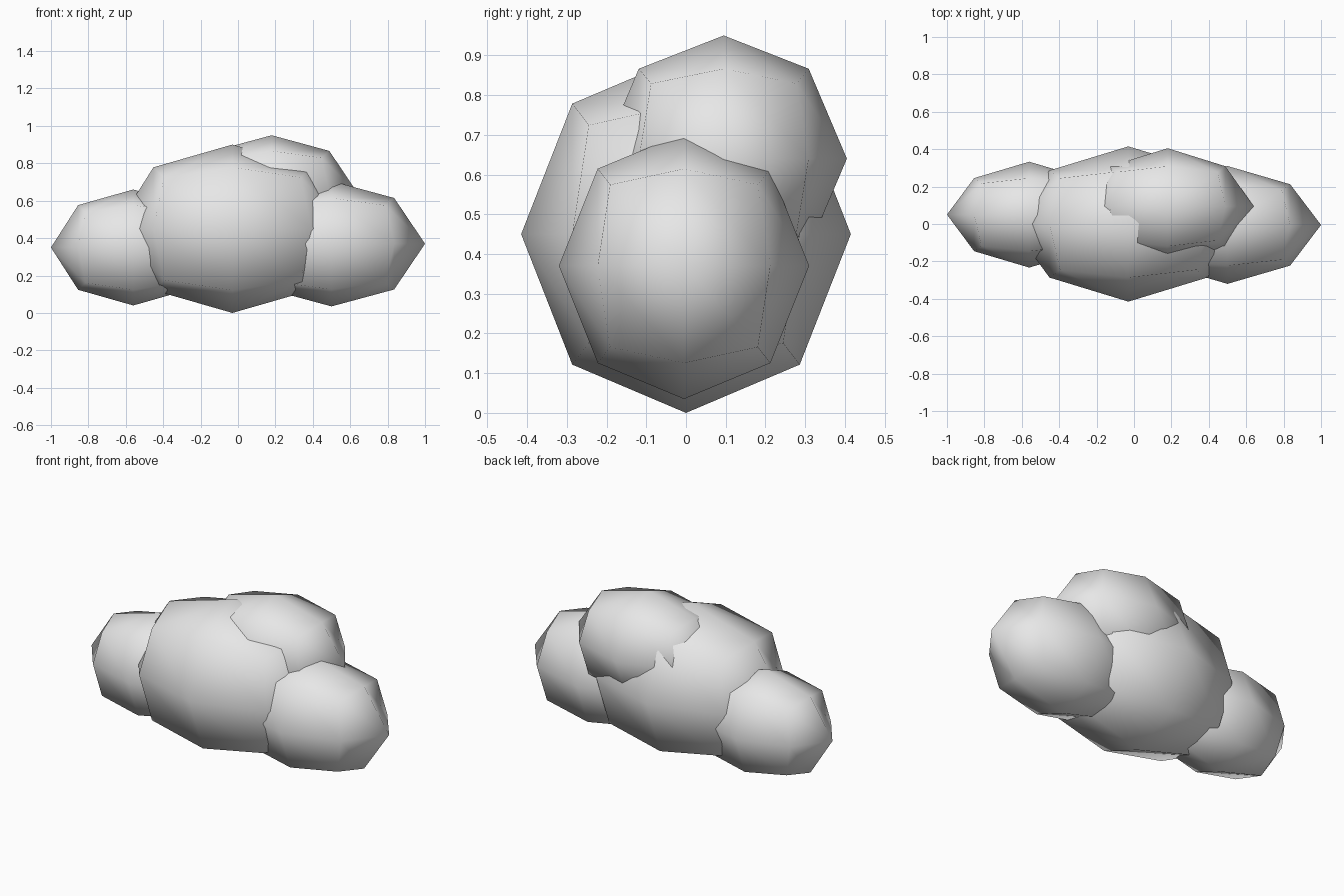
import bpy, bmesh, math
from mathutils import Vector

if "Cube" in bpy.data.objects:
    bpy.data.objects.remove(bpy.data.objects["Cube"], do_unlink=True)

# One pale cloud colour
cloud = bpy.data.materials.new("cloud_white")
cloud.use_nodes = True
COLOR = (0.8, 0.8, 0.8, 1)
cloud.diffuse_color = COLOR
cloud.node_tree.nodes["Principled BSDF"].inputs["Base Color"].default_value = COLOR

# Rounding of a halved cube: edge midpoints and corners, per axis
EDGE = Vector((0.67, 0.69, 0.73))
CORNER = Vector((0.58, 0.59, 0.61))


def puff(name, centre, radii):
    """Low-poly rounded blob made from a cube with each face cut in four."""
    bm = bmesh.new()
    bmesh.ops.create_cube(bm, size=2)
    bmesh.ops.subdivide_edges(bm, edges=bm.edges[:], cuts=1, use_grid_fill=True)
    for v in bm.verts:
        axes = sum(abs(c) > 0.5 for c in v.co)
        pull = {1: Vector((1, 1, 1)), 2: EDGE, 3: CORNER}[axes]
        v.co = v.co * pull * Vector(radii)
    bmesh.ops.recalc_face_normals(bm, faces=bm.faces[:])
    mesh = bpy.data.meshes.new(name)
    bm.to_mesh(mesh)
    bm.free()
    mesh.materials.append(cloud)
    obj = bpy.data.objects.new(name, mesh)
    obj.location = centre
    bpy.context.collection.objects.link(obj)
    bpy.ops.object.select_all(action="DESELECT")
    obj.select_set(True)
    bpy.context.view_layer.objects.active = obj
    bpy.ops.object.shade_smooth_by_angle(angle=math.radians(60))
    return obj


# Four overlapping puffs
puff("main_puff", (-0.03, 0, 0.45), (0.63, 0.415, 0.45))
puff("left_puff", (0.5, -0.005, 0.37), (0.5, 0.315, 0.335))
puff("right_puff", (-0.56, 0.05, 0.35), (0.44, 0.283, 0.31))
puff("upper_back_puff", (0.18, 0.095, 0.64), (0.46, 0.31, 0.31))
